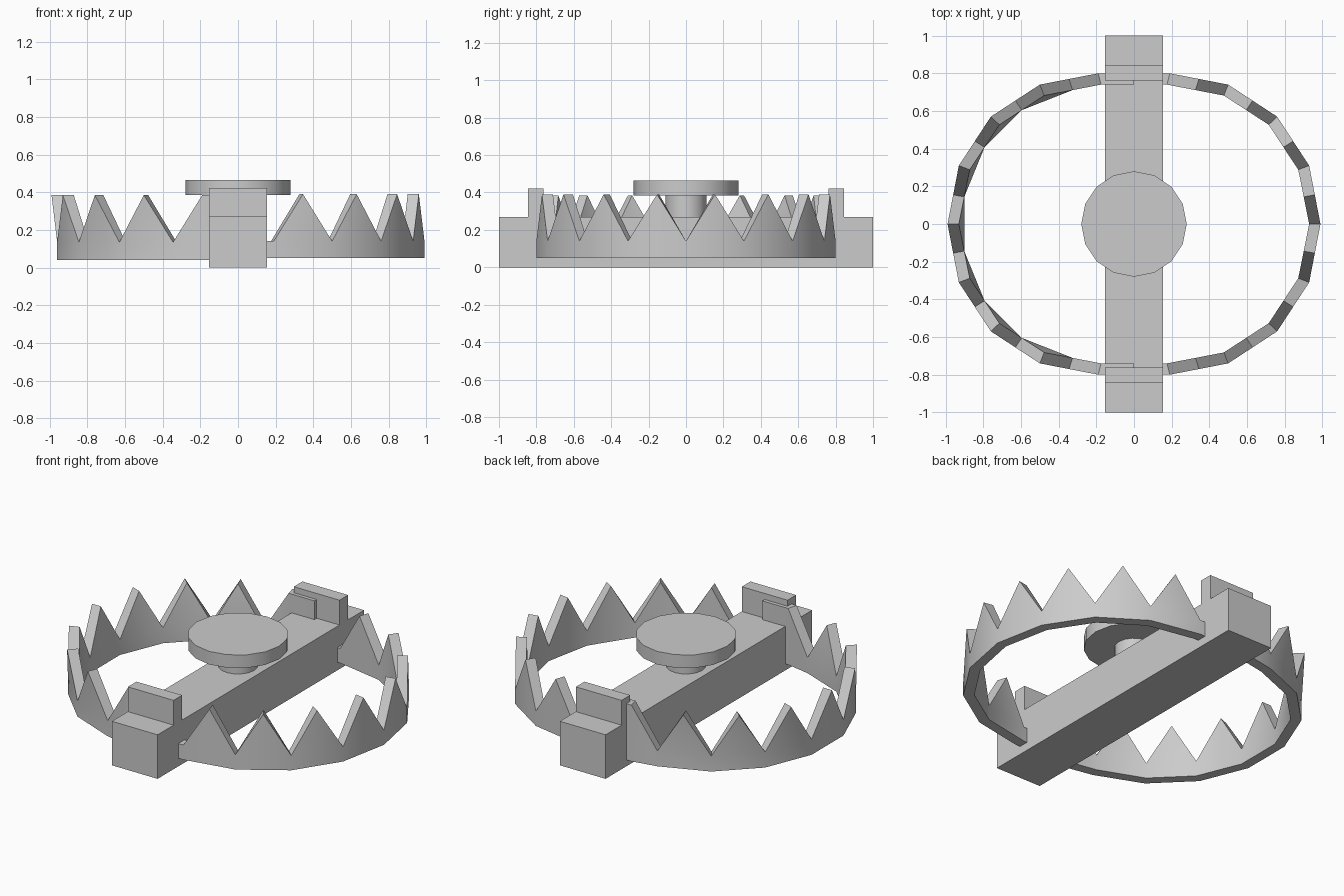
import bpy, bmesh, math
from mathutils import Vector

cube = bpy.data.objects.get("Cube")
if cube:
    bpy.data.objects.remove(cube, do_unlink=True)

steel = bpy.data.materials.new("grey steel")
steel.use_nodes = True
GREY = (0.6, 0.6, 0.6, 1)
steel.diffuse_color = GREY
steel.node_tree.nodes["Principled BSDF"].inputs["Base Color"].default_value = GREY


def finish(obj, name):
    obj.name = name
    obj.data.materials.append(steel)
    bpy.ops.object.select_all(action='DESELECT')
    obj.select_set(True)
    bpy.context.view_layer.objects.active = obj
    bpy.ops.object.shade_smooth_by_angle(angle=math.radians(35))


def box(name, x, y, z):
    """Box from (min, max) ranges."""
    bpy.ops.mesh.primitive_cube_add(size=1, location=[sum(r) / 2 for r in (x, y, z)])
    obj = bpy.context.object
    obj.scale = [r[1] - r[0] for r in (x, y, z)]
    bpy.ops.object.transform_apply(location=True, rotation=False, scale=True)
    finish(obj, name)


def disc(name, radius, z0, z1):
    bpy.ops.mesh.primitive_cylinder_add(vertices=16, radius=radius, depth=z1 - z0,
                                        location=(0, 0, (z0 + z1) / 2))
    finish(bpy.context.object, name)


def jaw(name, side, columns, teeth, z_base, z_peak):
    """Curved wall through columns (outer, inner, top), with teeth[i] = (outer, inner)
    peak standing on wall segment i, or None for a plain segment."""
    bm = bmesh.new()

    def vert(p, z):
        return bm.verts.new((side * p[0], p[1], z))

    cols = [(vert(o, z_base), vert(o, t), vert(i, t), vert(i, z_base)) for o, i, t in columns]
    for a, b, tooth in zip(cols, cols[1:], teeth):
        for k in (0, 2, 3):                       # outer, inner and bottom walls
            n = (k + 1) % 4
            bm.faces.new((a[k], a[n], b[n], b[k]))
        if tooth:
            po, pi = (vert(p, z_peak) for p in tooth)
            bm.faces.new((a[1], po, b[1]))
            bm.faces.new((a[2], b[2], pi))
            bm.faces.new((a[1], a[2], pi, po))
            bm.faces.new((b[1], po, pi, b[2]))
        else:
            bm.faces.new((a[1], a[2], b[2], b[1]))
    bm.faces.new(cols[0])
    bm.faces.new(cols[-1])
    bmesh.ops.recalc_face_normals(bm, faces=bm.faces)
    mesh = bpy.data.meshes.new(name)
    bm.to_mesh(mesh)
    bm.free()
    obj = bpy.data.objects.new(name, mesh)
    bpy.context.collection.objects.link(obj)
    finish(obj, name)


# Frame: base bar, hinge posts, pressure plate on its stem
box("base_bar", (-0.155, 0.155), (-1, 1), (0, 0.27))
box("front_post", (-0.155, 0.155), (-0.845, -0.762), (0.2, 0.422))
box("back_post", (-0.155, 0.155), (0.762, 0.845), (0.2, 0.422))
disc("plate_stem", 0.11, 0.26, 0.39)
disc("pressure_plate", 0.28, 0.385, 0.465)

# Half-ring corners from front to back, outer and inner
outer = [(0.19, 0.8), (0.5, 0.74), (0.76, 0.57), (0.93, 0.31), (0.99, 0)]
inner = [(0.175, 0.74), (0.477, 0.682), (0.715, 0.527), (0.872, 0.288), (0.93, 0)]


def mirrored(pts):
    return [Vector((x, -y)) for x, y in pts] + [Vector(p) for p in pts[-2::-1]]


ring = list(zip(mirrored(outer), mirrored(inner)))
mids = [((a[0] + b[0]) / 2, (a[1] + b[1]) / 2) for a, b in zip(ring, ring[1:])]
start, end = [(Vector((0, s * 0.8)), Vector((0, s * 0.74))) for s in (-1, 1)]

# Left jaw: valleys at the corners, peaks midway
jaw("left_jaw", 1, [(o, i, 0.14) for o, i in [start] + ring + [end]],
    [None] + mids + [None], 0.05, 0.39)

# Right jaw: valleys midway, peaks at the corners, tall plain ends behind the posts
tall = 0.385
jaw("right_jaw", -1,
    [(*start, tall), (*ring[0], tall)] + [(o, i, 0.135) for o, i in mids]
    + [(*ring[-1], tall), (*end, tall)],
    [None, None] + ring[1:-1] + [None, None], 0.04, tall)
